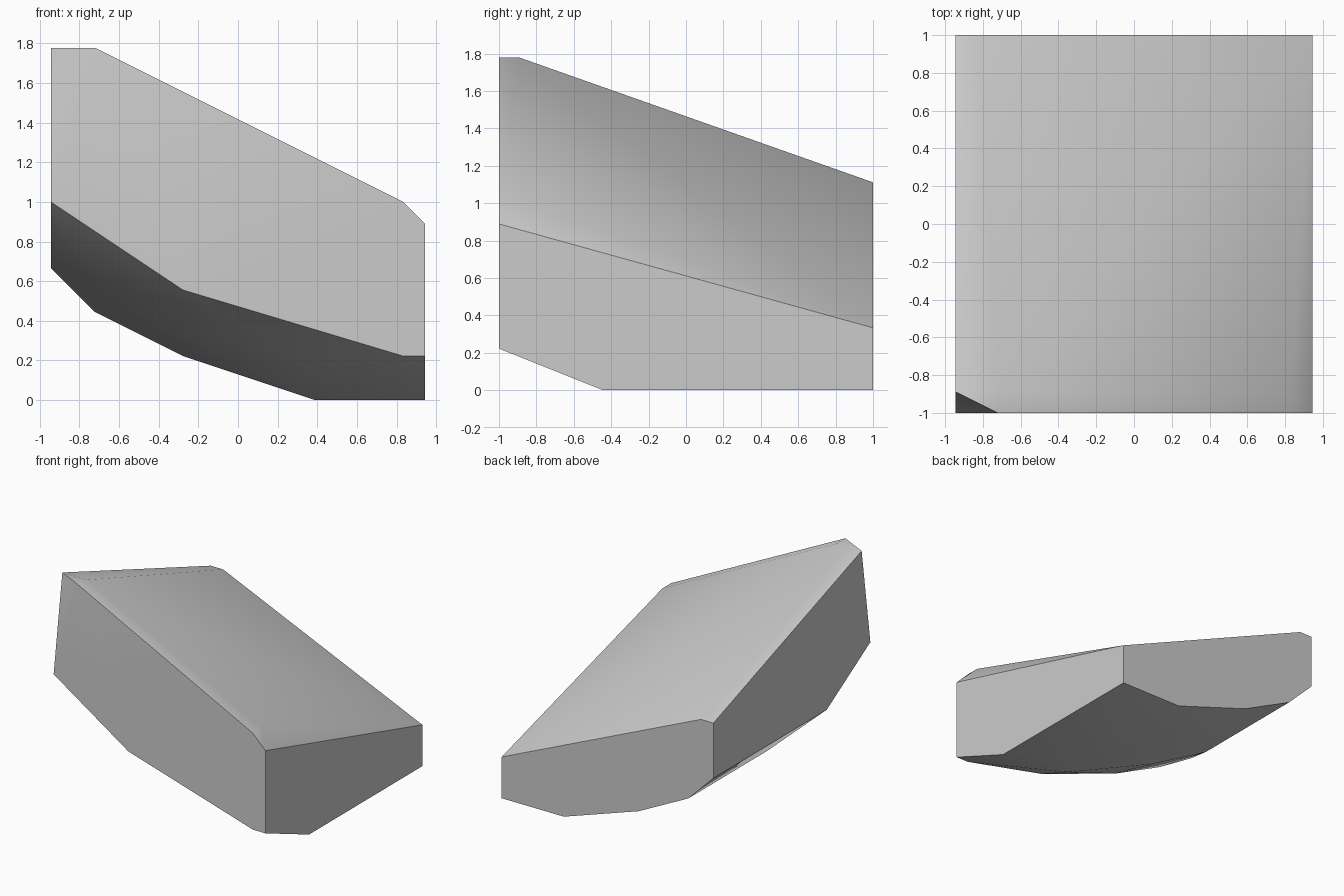
import bpy
import bmesh
import math
from mathutils import Vector

# Remove the default object
default_object = bpy.data.objects.get("Cube")
if default_object:
    bpy.data.objects.remove(default_object, do_unlink=True)

# The stone is laid out on a whole-number grid, then scaled and centred
GRID = 9
ORIGIN = Vector((8.5, 9, 0))
FRONT, BACK = 0, 18
LEFT_SIDE, RIGHT_SIDE = 0, 17


def make_material(name, colour):
    material = bpy.data.materials.new(name)
    material.use_nodes = True
    material.diffuse_color = colour
    shader = material.node_tree.nodes["Principled BSDF"]
    shader.inputs["Base Color"].default_value = colour
    return material


def end_profile(depth, outline):
    """Place an outline of (across, height) pairs on an end plane."""
    return [Vector((across, depth, height)) for across, height in outline]


def build_hull(name, points, material):
    """Wrap a convex solid round the points, then scale it to size."""
    mesh = bpy.data.meshes.new(name)
    bm = bmesh.new()
    for point in points:
        bm.verts.new(point)
    bmesh.ops.convex_hull(bm, input=bm.verts[:])
    loose = [vert for vert in bm.verts if not vert.link_faces]
    bmesh.ops.delete(bm, geom=loose, context="VERTS")
    # Close any gap left between flat neighbours
    gaps = [edge for edge in bm.edges if edge.is_boundary]
    if gaps:
        bmesh.ops.holes_fill(bm, edges=gaps)
    bmesh.ops.recalc_face_normals(bm, faces=bm.faces[:])
    for vert in bm.verts:
        vert.co = (vert.co - ORIGIN) / GRID
    bm.to_mesh(mesh)
    bm.free()
    mesh.materials.append(material)
    stone = bpy.data.objects.new(name, mesh)
    bpy.context.collection.objects.link(stone)
    return stone


# Tall front end and low back end
front_end = end_profile(FRONT, [(2, 16), (16, 9), (RIGHT_SIDE, 8),
                                (RIGHT_SIDE, 2), (16, 2), (6, 5),
                                (LEFT_SIDE, 9)])
back_end = end_profile(BACK, [(LEFT_SIDE, 10), (1, 10), (RIGHT_SIDE, 3),
                              (RIGHT_SIDE, 0), (12, 0), (6, 2), (2, 4),
                              (LEFT_SIDE, 6)])

# Narrow level lip behind the upper front edge, clipped at the corner
front_lip = end_profile(FRONT + 1, [(LEFT_SIDE, 16), (2, 16), (16, 9)])

# Slope that undercuts the front, easing into the underside
undercut = [Vector(point) for point in ((LEFT_SIDE, 5, 6), (2, 4, 5),
                                        (6, 4, 3), (11, 2, 2),
                                        (RIGHT_SIDE, 5, 0))]
underside = [Vector(point) for point in ((2, 9, 4), (6, 8, 2), (12, 6, 0))]

grey = make_material("stone grey", (0.6, 0.6, 0.6, 1))
block = build_hull("sloped_block",
                   front_end + back_end + front_lip + undercut + underside,
                   grey)

# Soften shallow facets and keep the main edges sharp
bpy.ops.object.select_all(action="DESELECT")
block.select_set(True)
bpy.context.view_layer.objects.active = block
bpy.ops.object.shade_smooth_by_angle(angle=math.radians(30))
